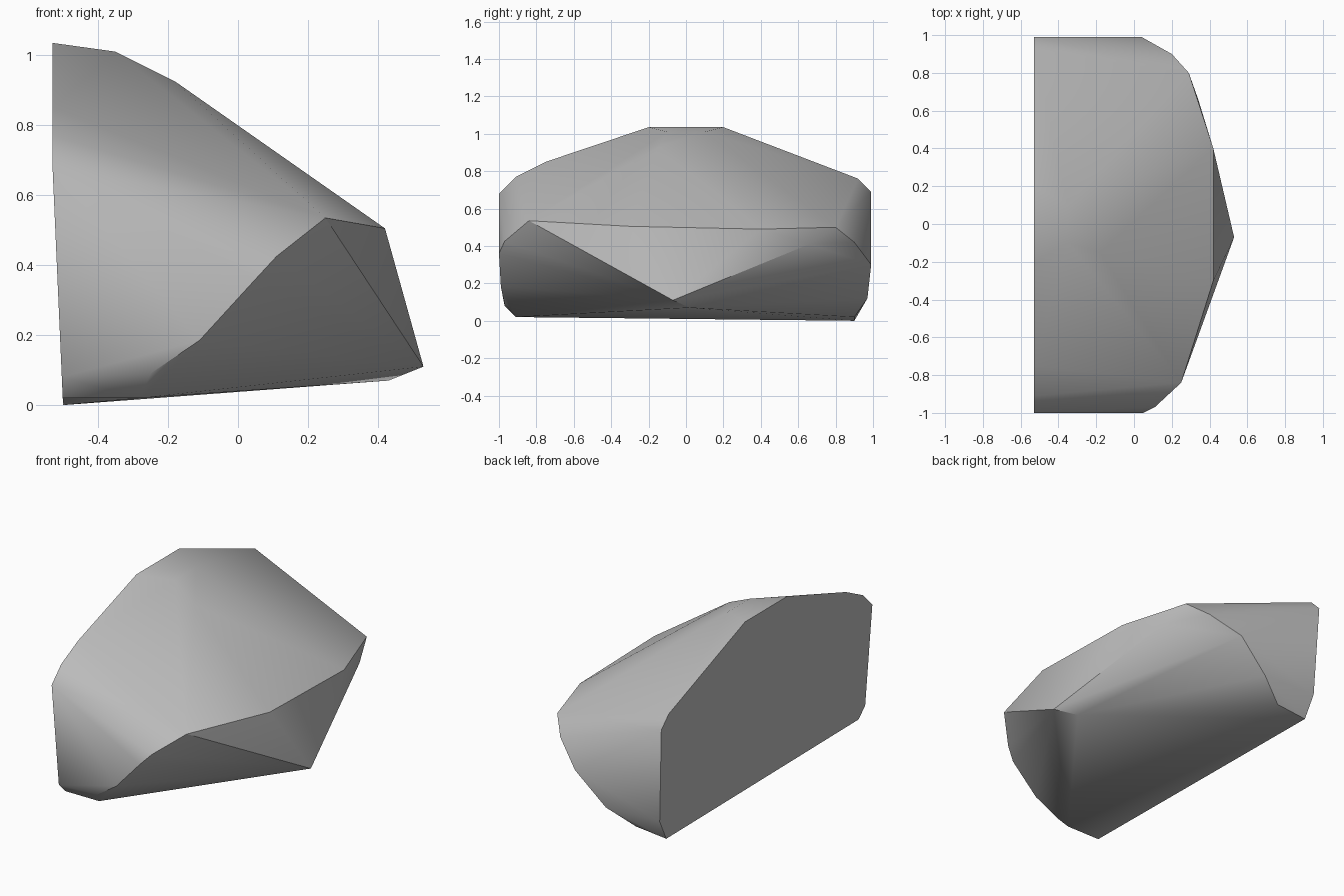
import bpy
import bmesh
import math
from mathutils import Vector

# Remove the default object only
default_cube = bpy.data.objects.get("Cube")
if default_cube:
    bpy.data.objects.remove(default_cube, do_unlink=True)


def make_material(name, colour):
    material = bpy.data.materials.new(name)
    material.use_nodes = True
    material.diffuse_color = colour
    shader = material.node_tree.nodes["Principled BSDF"]
    shader.inputs["Base Color"].default_value = colour
    shader.inputs["Roughness"].default_value = 0.8
    return material


def back_wall_x(height):
    """The split face leans outward and turns upright at shoulder height."""
    return -0.5 - 0.03 * min(height / 0.68, 1)


def build_hull(name, points, material, crease_angle):
    """Wrap the points in a convex skin, dissolving flat seams."""
    bm = bmesh.new()
    for point in points:
        bm.verts.new(Vector(point))
    hull = bmesh.ops.convex_hull(bm, input=bm.verts[:])
    unused = {v for v in hull["geom_interior"] + hull["geom_unused"]
              if isinstance(v, bmesh.types.BMVert)}
    bmesh.ops.delete(bm, geom=list(unused), context="VERTS")
    bmesh.ops.dissolve_limit(bm, angle_limit=math.radians(1),
                             verts=bm.verts[:], edges=bm.edges[:])
    bmesh.ops.recalc_face_normals(bm, faces=bm.faces[:])
    mesh = bpy.data.meshes.new(name)
    bm.to_mesh(mesh)
    bm.free()
    mesh.materials.append(material)
    rock = bpy.data.objects.new(name, mesh)
    bpy.context.collection.objects.link(rock)

    bpy.ops.object.select_all(action="DESELECT")
    rock.select_set(True)
    bpy.context.view_layer.objects.active = rock
    bpy.ops.object.shade_smooth_by_angle(angle=math.radians(crease_angle))
    return rock


# Outline of the flat split face, as (y, z)
split_outline = [
    (-.91, .02), (-.97, .08), (-1, .68), (-.91, .77), (-.75, .85),
    (-.2, 1.035), (.2, 1.035), (.92, .76), (.99, .69), (.97, .13), (.9, 0),
]
split_face = [(back_wall_x(z), y, z) for y, z in split_outline]

# Rim where the sloping top meets the undercut sides
rim = [
    (-.25, -.97, .09), (-.11, -.99, .185), (.05, -1, .36), (.11, -.97, .425),
    (.25, -.84, .535), (.42, -.3, .505), (.42, .4, .49), (.29, .8, .5),
    (.2, .9, .42), (.04, .99, .3), (-.15, .97, .12),
]

# Bulges below the rim, and the pointed toe
undercut = [(.4, -.38, .45), (.34, .66, .41), (.53, -.07, .11)]

# Gently rising underside
underside = [(.43, .02, .07), (-.28, -.91, .02), (-.3, .9, .02)]

# Rounded crest of the slope
crest = [(-.35, -.1, 1.01), (-.35, .1, 1.01), (-.18, -.15, .925)]

stone = make_material("grey stone", (0.5, 0.5, 0.5, 1))
build_hull("split_boulder", split_face + rim + undercut + underside + crest,
           stone, 32)
